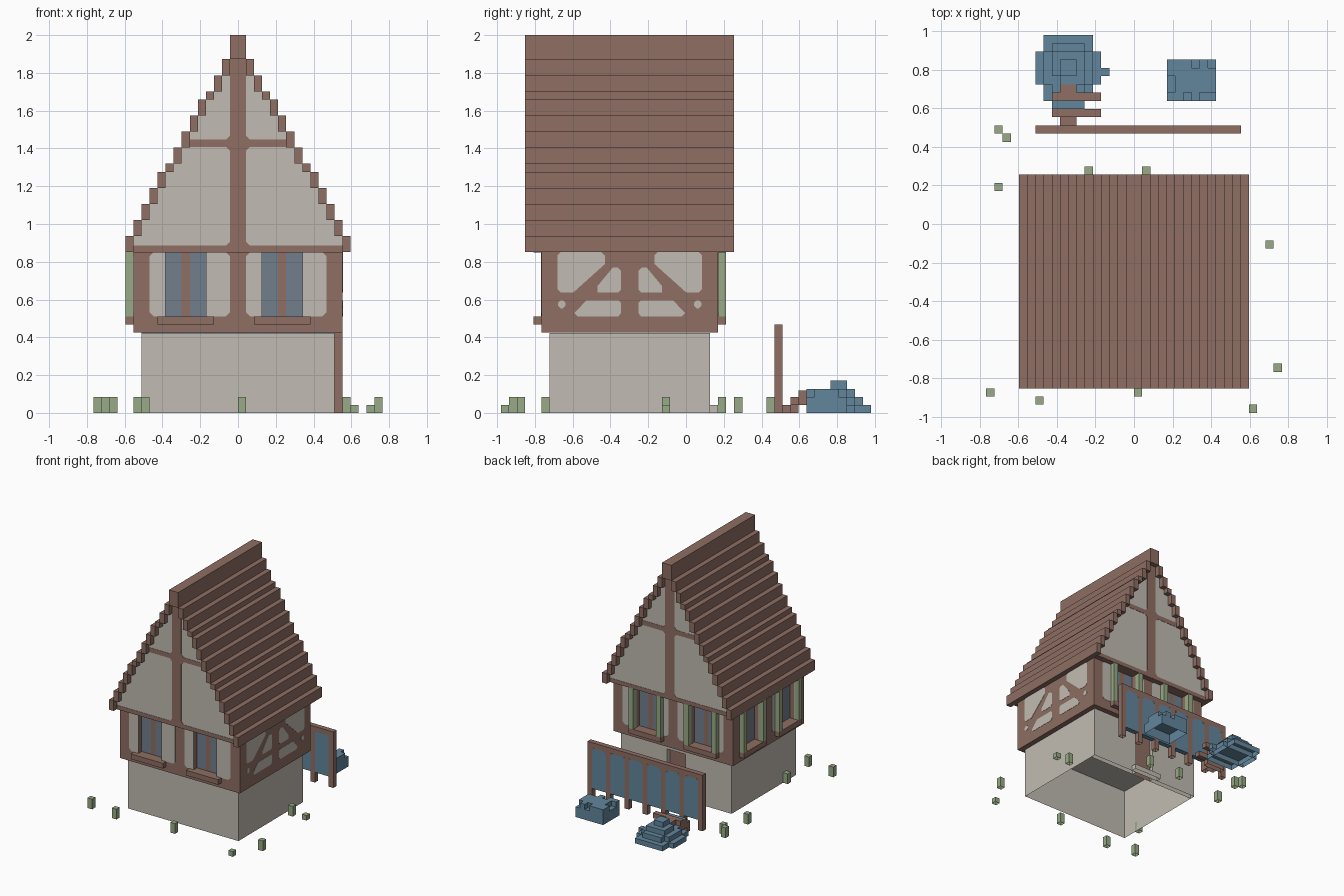
import bpy, bmesh

if "Cube" in bpy.data.objects:
    bpy.data.objects.remove(bpy.data.objects["Cube"])

V = 2 / 47          # size of one block
T = 0.05            # thickness of painted plates, in blocks


def material(name, rgb):
    m = bpy.data.materials.new(name)
    lin = [((c / 255 + 0.055) / 1.055) ** 2.4 for c in rgb]
    m.diffuse_color = (*lin, 1)
    m.use_nodes = True
    m.node_tree.nodes["Principled BSDF"].inputs["Base Color"].default_value = m.diffuse_color
    return m


TIMBER = material("timber brown", (142, 110, 99))
PLASTER = material("plaster", (193, 187, 178))
GREEN = material("leaf green", (153, 170, 134))
BLUE = material("blue", (98, 134, 156))
GLASS = material("window glass", (114, 127, 140))


def finish(name, bm, mat):
    mesh = bpy.data.meshes.new(name)
    bm.to_mesh(mesh)
    bm.free()
    mesh.materials.append(mat)
    ob = bpy.data.objects.new(name, mesh)
    bpy.context.collection.objects.link(ob)
    return ob


def boxes(name, mat, *items):
    """Boxes given as x0, x1, y0, y1, z0, z1 in blocks; open where they touch the ground."""
    bm = bmesh.new()
    for x0, x1, y0, y1, z0, z1 in items:
        v = [bm.verts.new((x * V, y * V, z * V)) for z in (z0, z1)
             for x, y in ((x0, y0), (x1, y0), (x1, y1), (x0, y1))]
        for i in range(4):
            j = (i + 1) % 4
            bm.faces.new((v[i], v[j], v[j + 4], v[i + 4]))
        bm.faces.new(v[4:])
        if z0 > 0:
            bm.faces.new(v[3::-1])
    return finish(name, bm, mat)


def place(side, u, v, d):
    """Point on a house wall: u along it, v up, d outward."""
    return {"front": (u, -18 - d, v), "back": (u, 4 + d, v),
            "left": (-13 - d, u, v), "right": (13 + d, u, v)}[side]


def wall_box(side, u0, u1, v0, v1, d0, d1):
    a, b = place(side, u0, v0, d0), place(side, u1, v1, d1)
    return [c for p, q in zip(a, b) for c in (min(p, q), max(p, q))]


def plates(name, mat, side, polys, d=0):
    """Thin polygon plates lying on a wall."""
    bm = bmesh.new()
    for poly in polys:
        lo, hi = ([bm.verts.new([c * V for c in place(side, u, v, d + t)]) for u, v in poly]
                  for t in (0, T))
        bm.faces.new(lo)
        bm.faces.new(hi)
        for i in range(len(poly)):
            j = (i + 1) % len(poly)
            bm.faces.new((lo[i], lo[j], hi[j], hi[i]))
    bmesh.ops.recalc_face_normals(bm, faces=bm.faces)
    return finish(name, bm, mat)


def rect(u0, u1, v0, v1, cl=0, cr=0):
    """Rectangle with cut corners on its left and right edges."""
    pts = []
    for u, v, c, su, sv in ((u0, v0, cl, 1, 1), (u1, v0, cr, -1, 1),
                            (u1, v1, cr, -1, -1), (u0, v1, cl, 1, -1)):
        if c:
            ends = [(u + su * c, v), (u, v + sv * c)]
            pts += ends if su * sv < 0 else ends[::-1]
        else:
            pts.append((u, v))
    return pts


# Ground floor, open below, with a recessed door at the back
boxes("ground_floor", PLASTER, (-12, 12, -17, 2, 0, 9.97), (-12, -2, 2, 3, 0, 9.97),
      (2, 12, 2, 3, 0, 9.97), (-2, 2, 2, 3, 9, 9.97))
boxes("door", TIMBER, (-2, 2, 2, 2.15, 0, 9))
boxes("door_step", PLASTER, (-3, 3, 3, 4, 0, 1))

# Upper floor: inner core, then a one-block wall skin with window openings
boxes("upper_floor_core", TIMBER, (-12, 12, -17, 3, 10, 20))
LAYOUT = {  # wall ends, panels, windows, shutters
    "front": ((-13, 13), ((-11, -1), (1, 11)), ((-9, -4), (3, 8)), False),
    "back": ((-13, 13), ((-11, -1), (1, 11)), ((-9, -4), (3, 8)), True),
    "left": ((-18, 4), ((-16, -8), (-6, 2)), ((-15, -10), (-4, 1)), True),
    "right": ((-18, 4), (), (), False),
}
for side, (ends, panels, windows, shuttered) in LAYOUT.items():
    cuts = [ends[0]] + [u for w in windows for u in w] + [ends[1]]
    skin = [wall_box(side, a, b, 10, 20, -1, 0) for a, b in zip(cuts[::2], cuts[1::2])]
    skin += [wall_box(side, a, b, 10, 12, -1, 0) for a, b in windows]
    boxes(side + "_timber_wall", TIMBER, *skin)
    if not windows:
        continue
    plates(side + "_plaster_panels", PLASTER, side,
           [r for (p0, p1), (w0, w1) in zip(panels, windows)
            for r in (rect(p0, w0, 12, 20, 0.5, 0), rect(w1, p1, 12, 20, 0, 0.5))])
    plates(side + "_glass", GLASS, side,
           [r for w0, w1 in windows for r in (rect(w0, w0 + 2, 12, 20), rect(w1 - 2, w1, 12, 20))], -1)
    plates(side + "_mullions", TIMBER, side, [rect(w0 + 2, w1 - 2, 12, 20) for w0, w1 in windows], -1)
    boxes(side + "_sills", TIMBER, *[wall_box(side, a - 1, b + 1, 11, 12, 0, 1) for a, b in windows])
    if shuttered:
        boxes(side + "_shutters", GREEN,
              *[wall_box(side, u, u + 1, 12, 20, 0, 1) for a, b in windows for u in (a - 1, b)])

# Braced half-timbering on the right wall, mirrored about its middle
half = [
    [(-16, 15.4), (-15.6, 15), (-14, 15), (-10.1, 18.5), (-10.1, 19.6), (-10.5, 20), (-15.6, 20), (-16, 19.6)],
    [(-11, 15), (-8.4, 15), (-8.1, 15.3), (-8.1, 17.7), (-8.5, 18.1), (-9.1, 18.1), (-11, 15.8)],
    [(-13.9, 12.4), (-13.5, 12), (-8.4, 12), (-8.1, 12.4), (-8.1, 13.7), (-8.4, 14), (-12.4, 14)],
    [(-15.9, 13.3), (-15.6, 13), (-15.3, 13), (-15, 13.3), (-15, 13.7), (-15.3, 14), (-15.6, 14), (-15.9, 13.7)],
]
plates("right_plaster_panels", PLASTER, "right",
       half + [[(-14 - u, v) for u, v in p] for p in half])

# Stepped roof and the gable walls under it, jutting one block past the walls
tops = [20, 22, 24, 26, 28, 30, 31, 33, 35, 37, 39, 40, 42, 44, 47]
steps = []
gable = []
for i in range(14):
    x, lo, hi = 13 - i, tops[i], tops[i + 1]
    steps += [(x, x + 1, -20, 6, lo, hi), (-x - 1, -x, -20, 6, lo, hi)]
    if x:
        gable.append((-x, x, -19, 5, lo, hi))
boxes("roof", TIMBER, *steps)
boxes("gable_walls", PLASTER, *gable)
boxes("gable_floor", TIMBER, (-13, 13, -19, 5, 19.97, 20.03))
for side in ("front", "back"):
    plates(side + "_gable_beams", TIMBER, side,
           [rect(-13, 13, 20, 20.8), rect(-1, 1, 20.8, 44),
            rect(-6, -1, 33.1, 34), rect(1, 6, 33.1, 34)], 1)
    corners = [[(s, v), (s * 1.5, v), (s, v + w)] for s in (-1, 1)
               for v, w in ((20.8, 0.5), (34, 0.5), (33.1, -0.5))]
    plates(side + "_gable_corners", TIMBER, side, corners, 1)

# Fence behind the house
boxes("fence_frame", TIMBER, (-12, 13, 11, 12, 10, 11),
      *[(x, x + 1, 11, 12, 0, 10) for x in range(-12, 13, 4)])
boxes("fence_panels", BLUE, *[(x + 1, x + 4, 11, 12, 2, 10) for x in range(-12, 12, 4)])
plates("fence_panel_corners", TIMBER, "back",
       [[(a, 10), (a + s * 0.6, 10), (a, 9.4)] for x in range(-12, 12, 4)
        for s, a in ((1, x + 1), (-1, x + 4))], 7.97)

# Round heap
boxes("heap", BLUE,
      (-12, -4, 17, 21, 0, 1), (-11, -5, 15, 23, 0, 1), (-4, -3, 18, 19, 0, 1),
      (-11, -5, 17, 21, 1, 2), (-10, -6, 16, 22, 1, 2),
      (-10, -6, 18, 21, 2, 3), (-9, -6, 17, 20, 2, 3), (-9, -7, 18, 20, 3, 4))

# Hand cart beside the heap
boxes("cart_load", BLUE, (-10, -6, 14, 15, 2.7, 2.8))
boxes("cart_frame", TIMBER, (-10, -6, 14, 15, 1, 2.7), (-10, -4, 13, 14, 1, 2),
      (-10, -6, 13, 14, 0, 2), (-10, -4, 15, 16, 2, 3), (-10, -6, 15, 16, 1, 2),
      (-9, -7, 12, 13, 0, 1), (-9, -7, 16, 17, 2, 3))

# Square bush with a notched top
boxes("square_bush", BLUE, (4, 10, 15, 20, 0, 2), (5, 9, 16, 19, 2, 3),
      (4, 7, 19, 20, 2, 3), (8, 9, 19, 20, 2, 3), (4, 5, 18, 19, 2, 3),
      (9, 10, 16, 19, 2, 3), (4, 6, 15, 16, 2, 3), (7, 8, 15, 16, 2, 3))

# Grass tufts: x, y, height
tufts = [(-17, 11, 2), (-16, 10, 2), (-17, 4, 2), (-6, 6, 2), (1, 6, 2), (16, -3, 1), (13, -3, 2),
         (17, -18, 2), (-18, -21, 2), (-12, -22, 2), (0, -21, 2), (14, -23, 1), (-13, -14, 2)]
boxes("grass_tufts", GREEN, *[(x, x + 1, y, y + 1, 0, h) for x, y, h in tufts])
